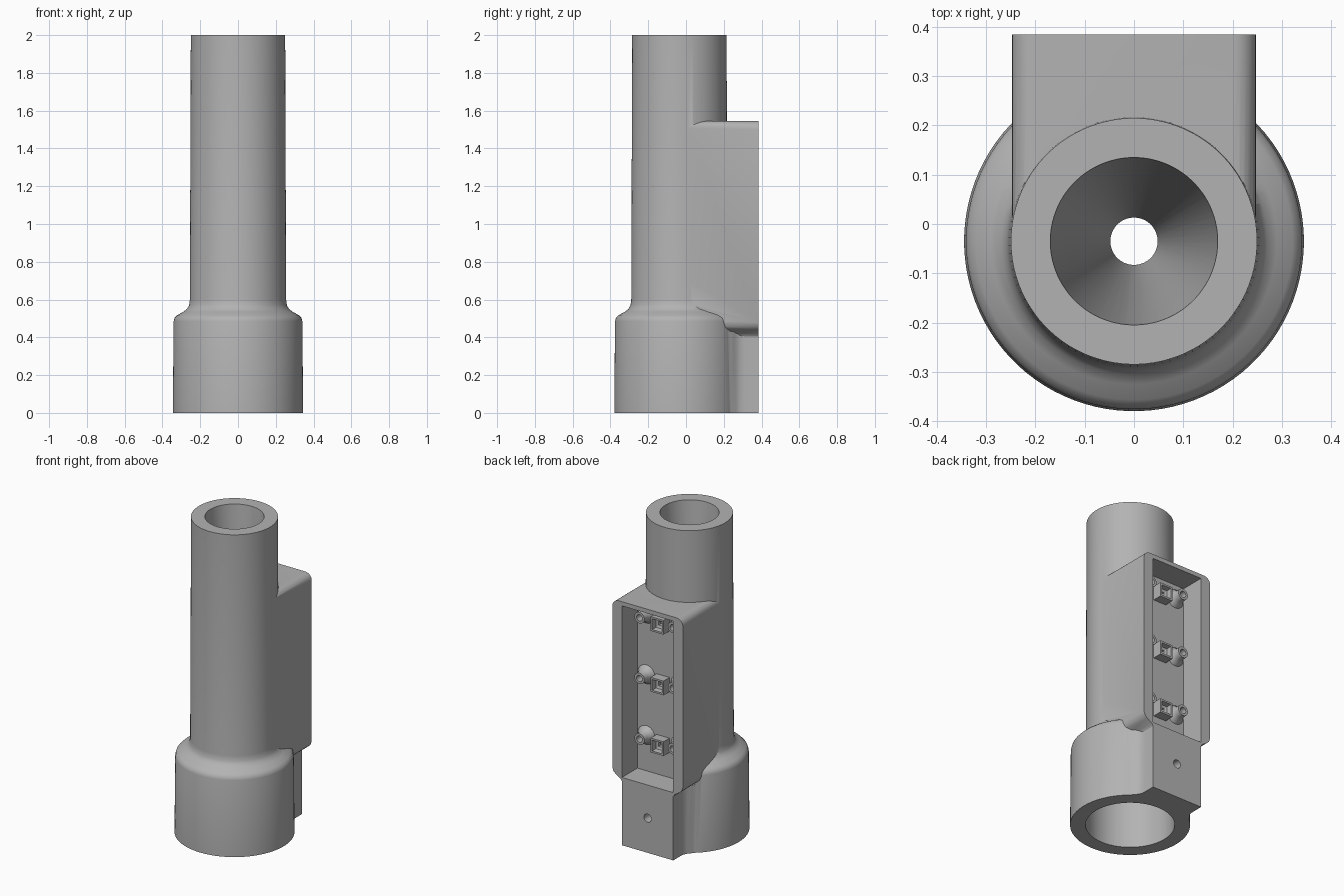
import bpy, bmesh, math
from mathutils import Matrix, Vector

cube = bpy.data.objects.get("Cube")
if cube:
    bpy.data.objects.remove(cube, do_unlink=True)

grey = bpy.data.materials.new("plain grey")
grey.use_nodes = True
COLOUR = (0.45, 0.45, 0.45, 1)
grey.diffuse_color = COLOUR
grey.node_tree.nodes["Principled BSDF"].inputs["Base Color"].default_value = COLOUR

AXIS_Y = -0.035   # centre line of the tube
BACK_Y = 0.385    # rear face of the housing
FLOOR_Y = 0.23    # floor of the rear pocket
FACE_BACK = Matrix.Rotation(-math.pi / 2, 4, 'X')


def finish(name, bm):
    bmesh.ops.remove_doubles(bm, verts=bm.verts, dist=1e-5)
    bmesh.ops.recalc_face_normals(bm, faces=bm.faces)
    mesh = bpy.data.meshes.new(name)
    bm.to_mesh(mesh)
    bm.free()
    mesh.materials.append(grey)
    obj = bpy.data.objects.new(name, mesh)
    bpy.context.collection.objects.link(obj)
    return obj


def lathe(name, profile, centre, sides=96, closed=False, backwards=False):
    """Spin (radius, height) points; backwards points the axis to +y."""
    bm = bmesh.new()
    rings = []
    for i in range(sides):
        a = 2 * math.pi * (i + 0.5) / sides
        rings.append([bm.verts.new((r * math.cos(a), r * math.sin(a), h)) for r, h in profile])
    for i in range(sides):
        p, q = rings[i], rings[(i + 1) % sides]
        for j in range(len(profile) if closed else len(profile) - 1):
            k = (j + 1) % len(profile)
            if profile[j][0] == 0:
                bm.faces.new((p[j], q[k], p[k]))
            elif profile[k][0] == 0:
                bm.faces.new((p[j], q[j], p[k]))
            else:
                bm.faces.new((p[j], q[j], q[k], p[k]))
    turn = FACE_BACK if backwards else Matrix()
    bm.transform(Matrix.Translation(centre) @ turn)
    return finish(name, bm)


def prism(name, half, to_point, offset):
    """Extrude an outline mirrored across x = 0."""
    outline = half + [(-a, b) for a, b in reversed(half)]
    bm = bmesh.new()
    face = bm.faces.new([bm.verts.new(to_point(a, b)) for a, b in outline])
    grown = bmesh.ops.extrude_face_region(bm, geom=[face])["geom"]
    moved = [v for v in grown if isinstance(v, bmesh.types.BMVert)]
    bmesh.ops.translate(bm, verts=moved, vec=Vector(offset))
    return finish(name, bm)


def combine(target, tool, operation):
    bpy.context.view_layer.objects.active = target
    mod = target.modifiers.new(operation.lower(), 'BOOLEAN')
    mod.operation, mod.solver, mod.object = operation, 'EXACT', tool
    bpy.ops.object.modifier_apply(modifier=mod.name)
    bpy.data.objects.remove(tool, do_unlink=True)


def smooth(obj, angle=32):
    bpy.ops.object.select_all(action='DESELECT')
    obj.select_set(True)
    bpy.context.view_layer.objects.active = obj
    bpy.ops.object.shade_smooth_by_angle(angle=math.radians(angle))


# Tube with its wide socket and curved shoulder
body = lathe("tube_body", [
    (0, 0), (0.345, 0), (0.341, 0.485), (0.336, 0.503), (0.322, 0.517), (0.29, 0.535),
    (0.27, 0.55), (0.259, 0.57), (0.255, 0.6), (0.25, 2), (0, 2)], (0, AXIS_Y, 0))

# Rear housing: rounded top edges, narrowing at the foot
R = 0.045
arc = [(0.248 - R + R * math.cos(math.radians(t)), 1.545 - R + R * math.sin(math.radians(t)))
       for t in range(0, 91, 15)]
foot = [(0.17, 0.40), (0.18, 0.405), (0.19, 0.42), (0.225, 0.442), (0.24, 0.456), (0.248, 0.48)]
housing = prism("housing", foot + arc, lambda x, z: (x, -0.02, z), (0, BACK_Y + 0.02, 0))

# Lower rear block, flaring into the socket
block = prism("lower_block", [
    (0.15, 0), (0.235, 0.2), (0.212, 0.243), (0.193, 0.265), (0.183, 0.285), (0.18, 0.31), (0.18, BACK_Y)],
    lambda x, y: (x, y, 0), (0, 0, 0.43))
combine(body, housing, 'UNION')
combine(body, block, 'UNION')

# Socket bore, narrow throat and long tapered bore
bore = lathe("bore_cutter", [
    (0, -0.1), (0.256, -0.1), (0.256, 0.44), (0.048, 0.5), (0.048, 0.6),
    (0.17, 2), (0.17, 2.1), (0, 2.1)], (0, AXIS_Y, 0))
combine(body, bore, 'DIFFERENCE')

# Rear pocket and screw hole
pocket = prism("pocket_cutter", [(0.18, 0.43), (0.18, 1.518)],
               lambda x, z: (x, FLOOR_Y, z), (0, 0.3, 0))
combine(body, pocket, 'DIFFERENCE')
hole = lathe("screw_hole_cutter", [(0, 0), (0.026, 0), (0.026, 0.4), (0, 0.4)],
             (0, 0.1, 0.22), 24, backwards=True)
combine(body, hole, 'DIFFERENCE')
smooth(body)

# Three rows of mounts: a square socket between two round bosses
SQUARE = [(0.064, -0.01), (0.064, 0.06), (0.048, 0.06), (0.042, 0.03), (0.018, 0.025), (0.018, -0.01)]
ROUND = [(0.062, -0.005), (0.058, 0.004), (0.044, 0.02), (0.036, 0.042), (0.035, 0.07),
         (0.02, 0.07), (0.02, -0.005)]
for row in range(3):
    z = 0.635 + 0.385 * row
    lathe(f"square_socket_{row + 1}", SQUARE, (0, FLOOR_Y, z), 4, True, True)
    for side, x in (("left", 0.13), ("right", -0.13)):
        boss = lathe(f"{side}_boss_{row + 1}", ROUND, (x * 0.9, FLOOR_Y, z + 0.022), 32, True, True)
        smooth(boss)
